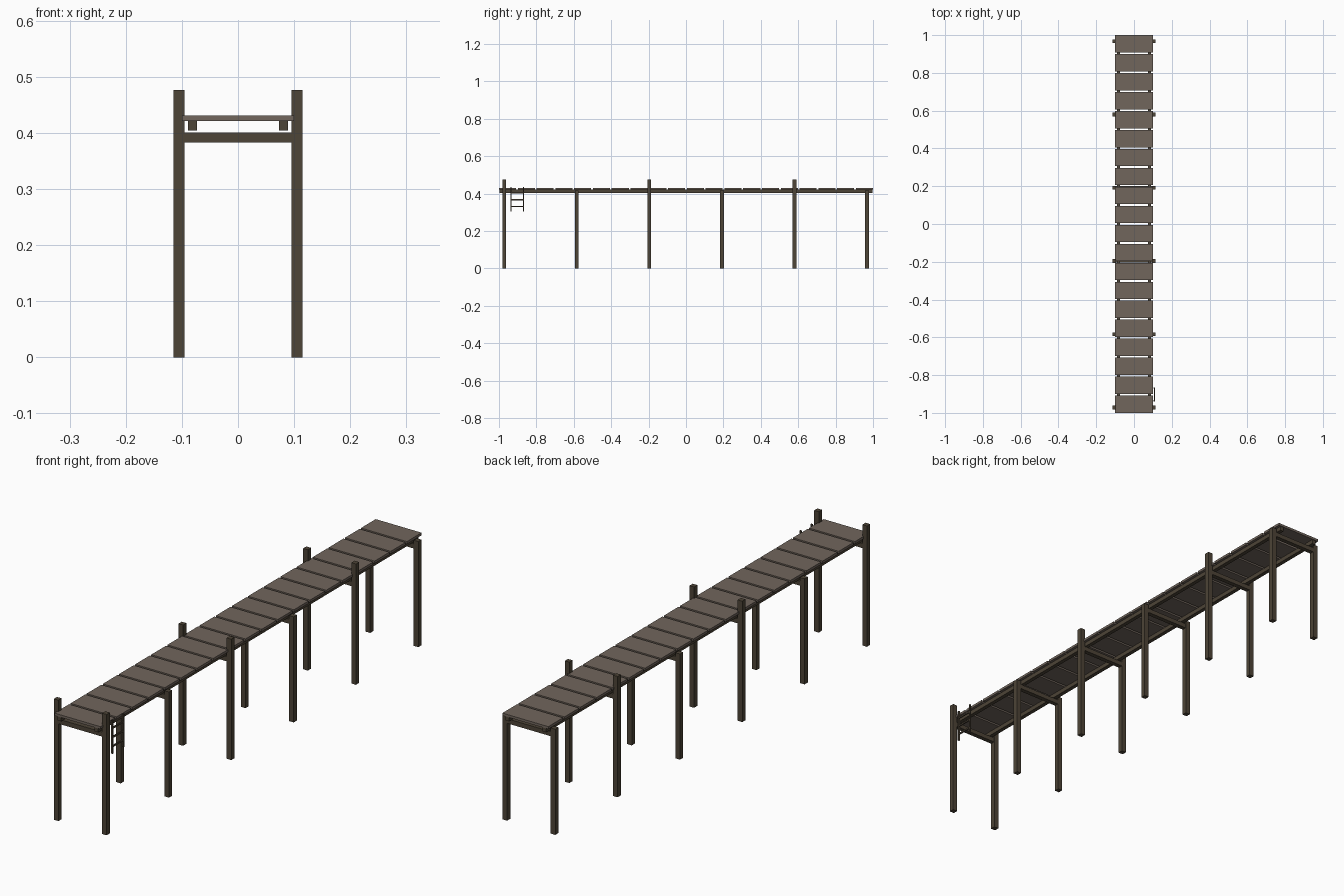
import bpy

if "Cube" in bpy.data.objects:
    bpy.data.objects.remove(bpy.data.objects["Cube"], do_unlink=True)


def material(name, rgb):
    mat = bpy.data.materials.new(name)
    mat.use_nodes = True
    mat.diffuse_color = (*rgb, 1)
    mat.node_tree.nodes["Principled BSDF"].inputs["Base Color"].default_value = (*rgb, 1)
    return mat


plank_wood = material("weathered plank wood", (0.165, 0.132, 0.108))
frame_wood = material("dark frame wood", (0.075, 0.058, 0.038))


def box(name, x, y, z, mat):
    """Box from (low, high) ranges on each axis."""
    corners = [(a, b, c) for a in x for b in y for c in z]
    faces = [(0, 1, 3, 2), (4, 6, 7, 5), (0, 4, 5, 1),
             (2, 3, 7, 6), (0, 2, 6, 4), (1, 5, 7, 3)]
    mesh = bpy.data.meshes.new(name)
    mesh.from_pydata(corners, [], faces)
    mesh.materials.append(mat)
    obj = bpy.data.objects.new(name, mesh)
    bpy.context.collection.objects.link(obj)
    return obj


def around(centre, size):
    return (centre - size / 2, centre + size / 2)


# Deck planks
PLANKS, GAP = 20, 0.009
length = (2 - GAP * (PLANKS - 1)) / PLANKS
for i in range(PLANKS):
    start = -1 + i * (length + GAP)
    box("deck_plank", (-0.1, 0.1), (start, start + length), (0.421, 0.431), plank_wood)

# Long stringers under the planks
for side in (-1, 1):
    box("stringer", around(side * 0.081, 0.016), (-0.997, 0.997), (0.404, 0.421), frame_wood)

# Post pairs, alternately tall and short, each with a cross beam
for i in range(6):
    y = -0.972 + i * 0.388
    top = 0.476 if i % 2 == 0 else 0.416
    for side in (-1, 1):
        box("post", around(side * 0.105, 0.02), around(y, 0.02), (0, top), frame_wood)
    box("cross_beam", (-0.096, 0.096), around(y, 0.018), (0.383, 0.401), frame_wood)

# Ladder on the left side near the front
for y in (-0.936, -0.868):
    box("ladder_rail", around(0.108, 0.007), around(y, 0.006), (0.303, 0.434), frame_wood)
for z in (0.331, 0.367, 0.403):
    box("ladder_rung", around(0.108, 0.005), (-0.936, -0.868), around(z, 0.006), frame_wood)
